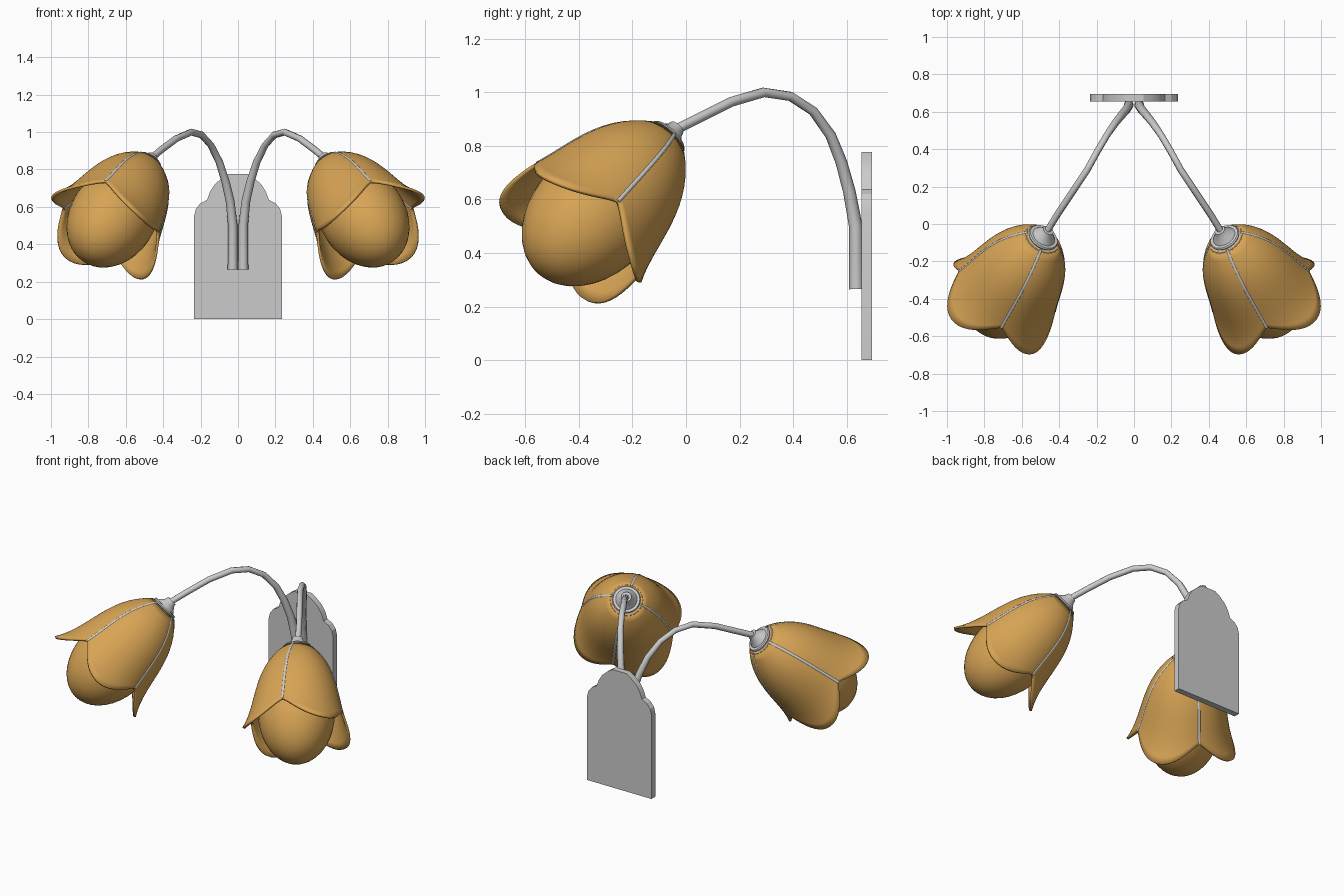
import bpy, bmesh
from math import sin, cos, exp, pi, radians
from mathutils import Vector, Matrix

cube = bpy.data.objects.get("Cube")
if cube:
    bpy.data.objects.remove(cube, do_unlink=True)


def material(name, color):
    m = bpy.data.materials.new(name)
    m.use_nodes = True
    m.diffuse_color = color
    bsdf = next(n for n in m.node_tree.nodes if n.type == 'BSDF_PRINCIPLED')
    bsdf.inputs["Base Color"].default_value = color
    return m


AMBER = material("amber glass", (0.68, 0.37, 0.09, 1))
METAL = material("pale grey metal", (0.6, 0.6, 0.6, 1))

# Lamp frame: local z runs from the collar out through the bulb
axis = Vector((0.425, -0.63, -0.65)).normalized()
side = Vector((-axis.y, axis.x, 0)).normalized()
up = axis.cross(side)
LAMP = Matrix((side, up, axis)).transposed().to_4x4()
LAMP.translation = (0.49, -0.08, 0.82)
SEAM = radians(-17)
NOTCH, PETAL = 0.448, 0.126


def finish(name, mesh, mats, angle=40, mirror=True, thickness=0):
    ob = bpy.data.objects.new(name, mesh)
    bpy.context.collection.objects.link(ob)
    mesh.materials.clear()
    for m in mats:
        mesh.materials.append(m)
    bpy.ops.object.select_all(action='DESELECT')
    ob.select_set(True)
    bpy.context.view_layer.objects.active = ob
    bpy.ops.object.shade_smooth_by_angle(angle=radians(angle))
    if thickness:
        mod = ob.modifiers.new("thickness", 'SOLIDIFY')
        mod.thickness = thickness
        mod.offset = 0
    if mirror:
        mod = ob.modifiers.new("mirror", 'MIRROR')
        mod.use_mirror_merge = False
    return ob


def grid(name, rows, mats, rule=None, **kw):
    """Skin closed rings of points given in the lamp frame."""
    bm = bmesh.new()
    rings = [[bm.verts.new(LAMP @ Vector(p)) for p in row] for row in rows]
    n = len(rows[0])
    for j in range(len(rings) - 1):
        for i in range(n):
            k = (i + 1) % n
            f = bm.faces.new((rings[j][i], rings[j][k], rings[j + 1][k], rings[j + 1][i]))
            f.material_index = rule(j) if rule else 0
    bmesh.ops.remove_doubles(bm, verts=bm.verts, dist=0.0001)
    bmesh.ops.recalc_face_normals(bm, faces=bm.faces)
    mesh = bpy.data.meshes.new(name)
    bm.to_mesh(mesh)
    bm.free()
    return finish(name, mesh, mats, **kw)


def ring(r, s, n):
    return [(r * sin(2 * pi * i / n), r * cos(2 * pi * i / n), s) for i in range(n)]


def tube(name, points, radius, taper, **kw):
    """Sweep a round bar along a path; taper is the end radius factor."""
    cu = bpy.data.curves.new(name, 'CURVE')
    cu.dimensions = '3D'
    cu.bevel_depth = radius
    cu.bevel_resolution = 2
    cu.use_fill_caps = True
    sp = cu.splines.new('POLY')
    sp.points.add(len(points) - 1)
    for i, p in enumerate(points):
        sp.points[i].co = (*p, 1)
        sp.points[i].radius = 1 + (taper - 1) * min(1, 2 * i / (len(points) - 1))
    tmp = bpy.data.objects.new(name + "_path", cu)
    bpy.context.collection.objects.link(tmp)
    bpy.context.view_layer.update()
    mesh = bpy.data.meshes.new_from_object(tmp.evaluated_get(bpy.context.evaluated_depsgraph_get()))
    bpy.data.objects.remove(tmp)
    mesh.name = name
    return finish(name, mesh, [METAL], **kw)


# Wall plate with a stepped, domed top
half = [(0.235, 0), (0.235, 0.55), (0.225, 0.59), (0.2, 0.62), (0.165, 0.638),
        (0.15, 0.68), (0.125, 0.72), (0.085, 0.755), (0.05, 0.777)]
outline = half + [(-x, z) for x, z in reversed(half)]
bm = bmesh.new()
face = bm.faces.new([bm.verts.new((x, 0.655, z)) for x, z in outline])
ext = bmesh.ops.extrude_face_region(bm, geom=[face])
bmesh.ops.translate(bm, vec=(0, 0.04, 0), verts=[v for v in ext["geom"] if isinstance(v, bmesh.types.BMVert)])
bmesh.ops.recalc_face_normals(bm, faces=bm.faces)
plate = bpy.data.meshes.new("wall_plate")
bm.to_mesh(plate)
bm.free()
finish("wall_plate", plate, [METAL], angle=20, mirror=False)

# Curved arms rising from the plate to each lamp
tube("arm", [(0.028, 0.636, 0.265), (0.028, 0.634, 0.5), (0.042, 0.61, 0.63),
             (0.068, 0.58, 0.74), (0.1, 0.54, 0.84), (0.145, 0.475, 0.93),
             (0.195, 0.39, 0.985), (0.25, 0.29, 1.0), (0.33, 0.17, 0.965),
             (0.41, 0.05, 0.905), (0.465, -0.04, 0.86)], 0.027, 0.68, angle=50)

# Collar: flared neck and two stacked rings
collar = [(0, -0.075), (0.03, -0.075), (0.036, -0.055), (0.058, -0.03), (0.064, -0.02),
          (0.08, -0.02), (0.085, -0.012), (0.08, -0.003), (0.096, 0), (0.102, 0.008),
          (0.096, 0.018), (0.085, 0.022), (0, 0.022)]
grid("collar", [ring(r, s, 24) for r, s in collar], [METAL])

# Egg-shaped bulb
bulb = [(0.23 * sin(pi * j / 20), 0.42 - 0.32 * cos(pi * j / 20)) for j in range(21)]
grid("bulb", [ring(r, s, 36) for r, s in bulb], [AMBER], angle=80)


# Four-petalled shade with a scalloped metal rim
def shade_radius(s):
    return 0.085 + 0.19 * (1 - exp(-s / 0.17)) + 0.065 * (s / 0.57) ** 5


def shade_point(s, a):
    r = shade_radius(s)
    return (r * sin(a), r * cos(a), s)


def shade_row(t, n=80):
    row = []
    for i in range(n):
        a = 2 * pi * i / n
        lobe = abs(sin(2 * a)) ** 1.2
        end = NOTCH + PETAL * lobe
        band = 0.022 + 0.016 * lobe
        s = (end - band) * t if t <= 1 else end
        row.append(shade_point(s, a + SEAM))
    return row


STEPS = 14
rows = [shade_row(j / STEPS) for j in range(STEPS + 1)] + [shade_row(2)]
grid("shade", rows, [AMBER, METAL], rule=lambda j: int(j == STEPS), thickness=0.014)

# Ribs covering the seams between petals
for k in range(4):
    a = SEAM + k * pi / 2
    path = [LAMP @ Vector(shade_point(NOTCH * j / 12, a)) for j in range(13)]
    tube("seam_rib_%d" % (k + 1), path, 0.0105, 1, angle=60)
